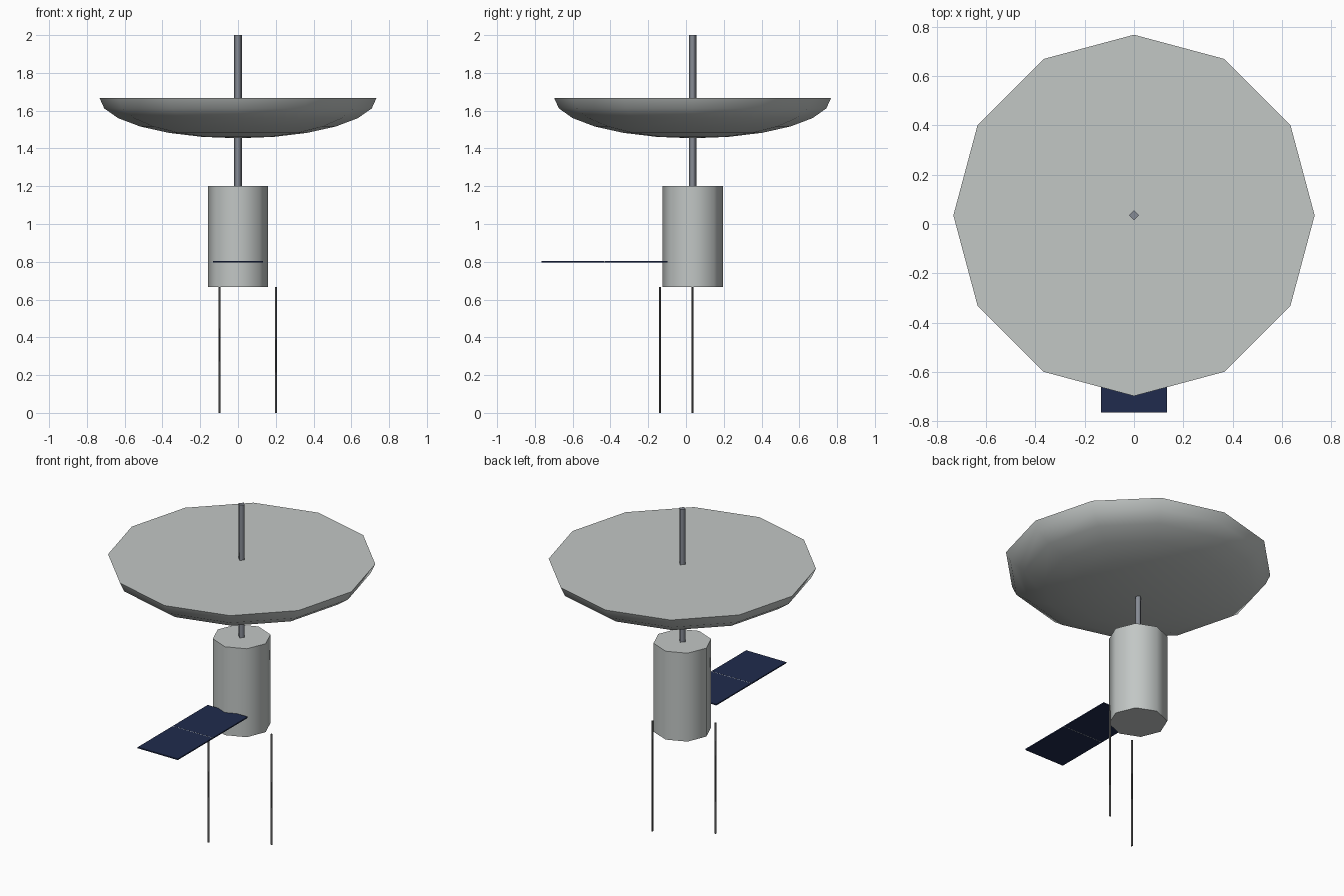
import bpy
import bmesh
from math import cos, sin, pi, radians
from mathutils import Matrix

cube = bpy.data.objects.get("Cube")
if cube:
    bpy.data.objects.remove(cube, do_unlink=True)

CENTRE_Y = 0.035


def material(name, rgb):
    m = bpy.data.materials.new(name)
    m.use_nodes = True
    m.diffuse_color = (*rgb, 1)
    m.node_tree.nodes["Principled BSDF"].inputs["Base Color"].default_value = (*rgb, 1)
    return m


pale_grey = material("pale grey", (0.54, 0.57, 0.56))
steel = material("steel", (0.24, 0.26, 0.30))
dark_metal = material("dark metal", (0.10, 0.10, 0.10))
navy = material("navy", (0.014, 0.024, 0.075))


def finish(bm, name, mat):
    mesh = bpy.data.meshes.new(name)
    bmesh.ops.recalc_face_normals(bm, faces=bm.faces)
    bm.to_mesh(mesh)
    bm.free()
    mesh.materials.append(mat)
    obj = bpy.data.objects.new(name, mesh)
    bpy.context.collection.objects.link(obj)
    return obj


def lathe(name, mat, profile, sides, x=0, y=0):
    """Closed solid from (radius, z) rings; smooth sides, flat caps."""
    bm = bmesh.new()
    rings = []
    for r, z in profile:
        if r < 1e-4:
            rings.append([bm.verts.new((0, 0, z))])
        else:
            rings.append([bm.verts.new((r * cos(2 * pi * i / sides),
                                        r * sin(2 * pi * i / sides), z))
                          for i in range(sides)])
    for a, b in zip(rings, rings[1:]):
        for i in range(sides):
            j = (i + 1) % sides
            quad = [a[i % len(a)], a[j % len(a)], b[j % len(b)], b[i % len(b)]]
            bm.faces.new(list(dict.fromkeys(quad))).smooth = True
    for ring in (rings[0], rings[-1]):
        if len(ring) > 1:
            cap = bm.faces.new(ring)
            for e in cap.edges:
                e.smooth = False
    obj = finish(bm, name, mat)
    obj.location = (x, CENTRE_Y + y, 0)
    return obj


def box(name, mat, size, centre):
    bm = bmesh.new()
    bmesh.ops.create_cube(bm, size=1, matrix=Matrix.Diagonal((*size, 1)))
    obj = finish(bm, name, mat)
    obj.location = (centre[0], CENTRE_Y + centre[1], centre[2])
    return obj


# Body and mast
lathe("body", pale_grey, [(0.16, 0.667), (0.16, 1.2)], 8)
lathe("mast", steel, [(0.02, 1.2), (0.02, 2.0)], 4)

# Dish: flattened half sphere with a flat top
bowl = [(0.733 * cos(radians(a)), 1.667 - 0.213 * sin(radians(a)))
        for a in range(90, -1, -15)]
lathe("dish", pale_grey, bowl, 12)

# Two thin legs
for side, angle in (("left", 0), ("right", 240)):
    a = radians(angle)
    lathe(side + "_leg", dark_metal, [(0.0067, 0), (0.0067, 0.667)], 3,
          0.2 * cos(a), 0.2 * sin(a))

# Solar wing: two panels and the hinge between them
for name, y in (("inner_panel", -0.299), ("outer_panel", -0.634)):
    box(name, navy, (0.267, 0.331, 0.007), (0, y, 0.8))
box("panel_hinge", pale_grey, (0.267, 0.004, 0.006), (0, -0.4665, 0.8))
